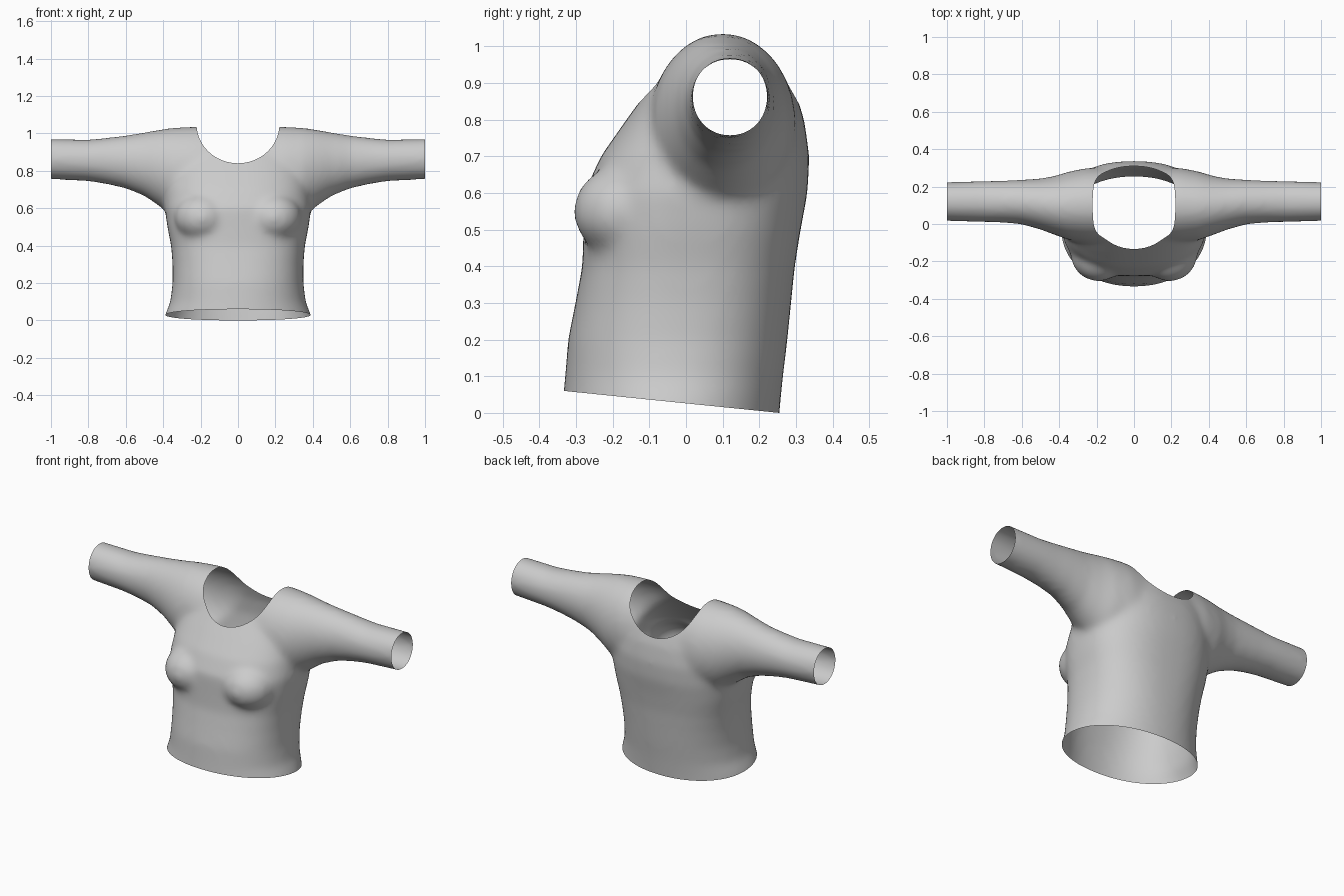
import bpy, bmesh, math
from mathutils import Matrix, Vector

cube = bpy.data.objects.get("Cube")
if cube:
    bpy.data.objects.remove(cube, do_unlink=True)

NECK_Z, NECK_X, NECK_R = 1.05, 0.222, 0.21
SIDES = 48


def material(name, rgb):
    mat = bpy.data.materials.new(name)
    mat.use_nodes = True
    mat.diffuse_color = (*rgb, 1)
    mat.node_tree.nodes["Principled BSDF"].inputs["Base Color"].default_value = (*rgb, 1)
    return mat


def add_object(name, bm):
    mesh = bpy.data.meshes.new(name)
    bmesh.ops.recalc_face_normals(bm, faces=bm.faces)
    bm.to_mesh(mesh)
    bm.free()
    obj = bpy.data.objects.new(name, mesh)
    bpy.context.collection.objects.link(obj)
    return obj


def oval(center, u, v, power=2.0):
    """Closed superellipse spanned by the half axes u and v."""
    points = []
    for i in range(SIDES):
        a = math.tau * i / SIDES
        c, s = math.cos(a), math.sin(a)
        points.append(center + u * math.copysign(abs(c) ** (2 / power), c)
                      + v * math.copysign(abs(s) ** (2 / power), s))
    return points


def loft(bm, sections):
    rings = [[bm.verts.new(p) for p in ring] for ring in sections]
    for a, b in zip(rings, rings[1:]):
        for i in range(SIDES):
            j = (i + 1) % SIDES
            bm.faces.new((a[i], a[j], b[j], b[i]))
    bm.faces.new(rings[0])
    bm.faces.new(rings[-1])


body = bmesh.new()

# Torso: height, half width, front y, back y, squareness
torso = [
    (-0.06, 0.41, -0.34, 0.25, 2.1),
    (0.03, 0.39, -0.337, 0.258, 2.1),
    (0.10, 0.362, -0.33, 0.265, 2.2),
    (0.20, 0.35, -0.322, 0.277, 2.3),
    (0.30, 0.35, -0.302, 0.287, 2.4),
    (0.40, 0.358, -0.283, 0.297, 2.5),
    (0.50, 0.378, -0.28, 0.313, 2.5),
    (0.60, 0.392, -0.278, 0.332, 2.4),
    (0.70, 0.385, -0.233, 0.337, 2.4),
    (0.80, 0.37, -0.163, 0.323, 2.4),
    (0.88, 0.35, -0.105, 0.297, 2.4),
    (0.95, 0.33, -0.05, 0.26, 2.4),
    (1.00, 0.31, 0.0, 0.2, 2.4),
    (1.03, 0.28, 0.06, 0.13, 2.2),
]
loft(body, [oval(Vector((0, (f + b) / 2, z)), Vector((w, 0, 0)),
                 Vector((0, (b - f) / 2, 0)), p) for z, w, f, b, p in torso])

# Sleeves: distance from centre, front y, back y, bottom z, top z
sleeve = [
    (1.06, 0.018, 0.222, 0.758, 0.972),
    (0.80, 0.01, 0.23, 0.744, 0.967),
    (0.70, 0.007, 0.232, 0.728, 0.977),
    (0.60, -0.002, 0.237, 0.705, 0.989),
    (0.50, -0.03, 0.243, 0.665, 1.005),
    (0.42, -0.06, 0.258, 0.61, 1.02),
    (0.35, -0.085, 0.28, 0.56, 1.03),
    (0.25, -0.1, 0.3, 0.53, 1.036),
    (0.15, -0.1, 0.3, 0.53, 1.036),
]
for side in (-1, 1):
    loft(body, [oval(Vector((side * x, (f + b) / 2, (lo + hi) / 2)),
                     Vector((0, (b - f) / 2, 0)), Vector((0, 0, (hi - lo) / 2)))
                for x, f, b, lo, hi in sleeve])
    # Bust fullness
    bmesh.ops.create_uvsphere(
        body, u_segments=32, v_segments=20, radius=1,
        matrix=Matrix.Translation((side * 0.19, -0.16, 0.55))
        @ Matrix.Diagonal((0.15, 0.147, 0.13, 1)))
form = add_object("body_form", body)

# Scooped neckline cutter running front to back
cut = bmesh.new()
loft(cut, [oval(Vector((0, y, NECK_Z)), Vector((NECK_X, 0, 0)),
                Vector((0, 0, NECK_R))) for y in (-0.6, 0.6)])
cutter = add_object("neck_cutter", cut)
cutter.hide_render = True

# Merge the volumes into one soft surface, then cut the neckline
remesh = form.modifiers.new("merge", 'REMESH')
remesh.mode = 'VOXEL'
remesh.voxel_size = 0.016
soften = form.modifiers.new("soften", 'SMOOTH')
soften.factor = 0.5
soften.iterations = 14
scoop = form.modifiers.new("scoop", 'BOOLEAN')
scoop.operation = 'DIFFERENCE'
scoop.solver = 'EXACT'
scoop.object = cutter

graph = bpy.context.evaluated_depsgraph_get()
shell = bmesh.new()
shell.from_mesh(form.evaluated_get(graph).to_mesh())

# Open the neck by removing the wall left by the cutter
wall = [f for f in shell.faces if all(
    (v.co.x / NECK_X) ** 2 + ((v.co.z - NECK_Z) / NECK_R) ** 2 < 1.003
    for v in f.verts)]
bmesh.ops.delete(shell, geom=wall, context='FACES')

# Open the cuffs and the tilted hem
for point, normal in (((1, 0, 0), (1, 0, 0)), ((-1, 0, 0), (-1, 0, 0)),
                      ((0, 0.255, 0), (0, -0.102, -1))):
    bmesh.ops.bisect_plane(
        shell, geom=shell.verts[:] + shell.edges[:] + shell.faces[:],
        plane_co=point, plane_no=normal, clear_outer=True)

shirt_mesh = bpy.data.meshes.new("shirt")
shell.to_mesh(shirt_mesh)
shell.free()
shirt = bpy.data.objects.new("shirt", shirt_mesh)
bpy.context.collection.objects.link(shirt)
shirt_mesh.materials.append(material("grey_fabric", (0.6, 0.6, 0.6)))
for helper in (form, cutter):
    bpy.data.objects.remove(helper, do_unlink=True)

bpy.ops.object.select_all(action='DESELECT')
shirt.select_set(True)
bpy.context.view_layer.objects.active = shirt
bpy.ops.object.shade_smooth_by_angle(angle=math.radians(50))
